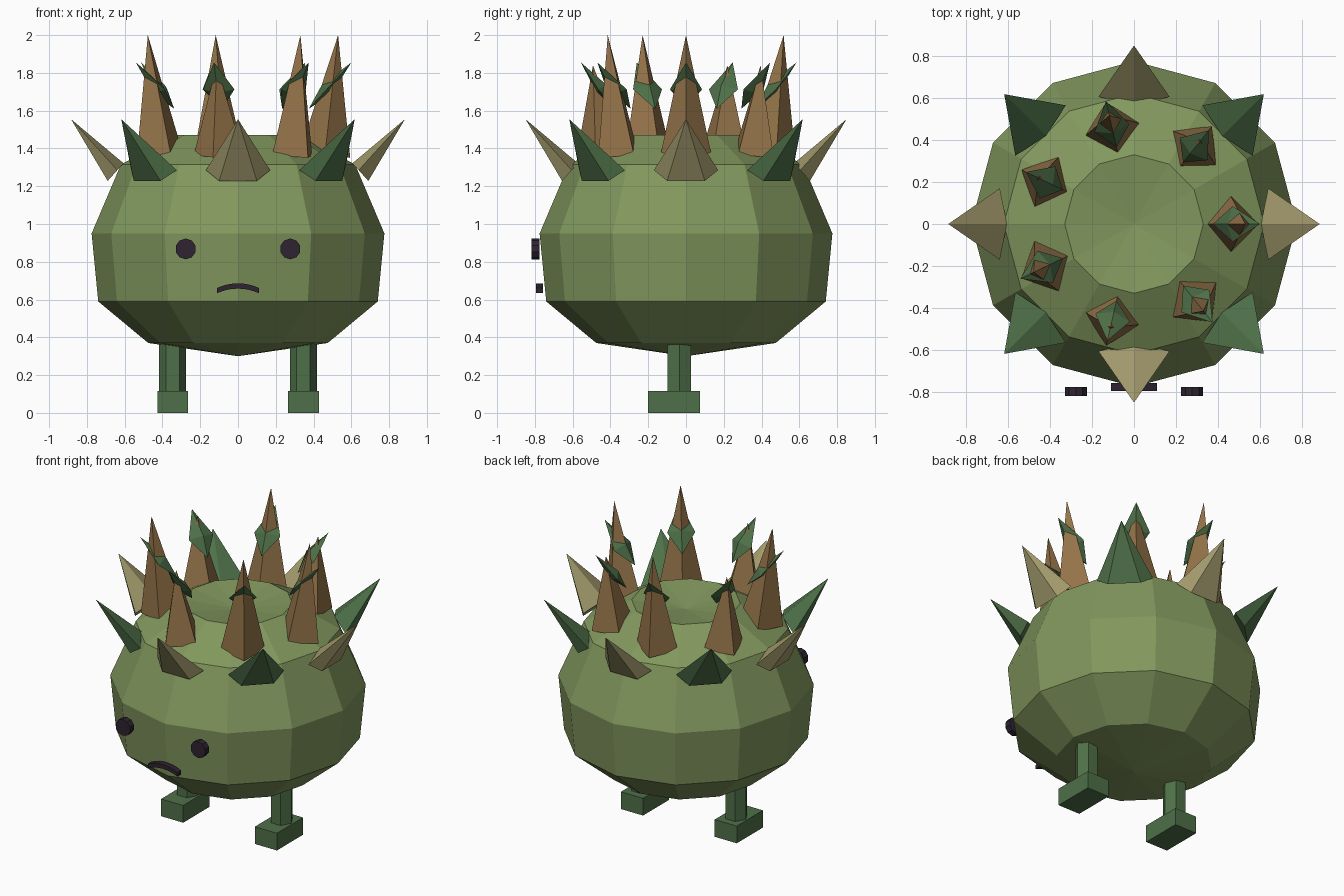
import bpy, bmesh, math
from mathutils import Vector, Matrix

if "Cube" in bpy.data.objects:
    bpy.data.objects.remove(bpy.data.objects["Cube"])


def material(name, rgb):
    m = bpy.data.materials.new(name)
    lin = [((c / 255 + 0.055) / 1.055) ** 2.4 for c in rgb]
    m.diffuse_color = (*lin, 1)
    m.use_nodes = True
    m.node_tree.nodes["Principled BSDF"].inputs["Base Color"].default_value = m.diffuse_color
    return m


MOSS = material("moss_green", (130, 152, 94))
LEAF = material("leaf_green", (78, 112, 72))
BARK = material("bark_brown", (148, 115, 73))
TAN = material("dry_tan", (162, 154, 108))
DARK = material("dark_plum", (46, 35, 49))


def make(name, bm, mat):
    bmesh.ops.recalc_face_normals(bm, faces=bm.faces)
    me = bpy.data.meshes.new(name)
    bm.to_mesh(me)
    bm.free()
    me.materials.append(mat)
    ob = bpy.data.objects.new(name, me)
    bpy.context.collection.objects.link(ob)
    return ob


def rim_to_points(name, rim, tips, mat):
    """Join a closed rim to one tip (capped) or two tips (bipyramid)."""
    bm = bmesh.new()
    ring = [bm.verts.new(p) for p in rim]
    if len(tips) == 1:
        bm.faces.new(ring)
    for tip in tips:
        t = bm.verts.new(tip)
        for i, v in enumerate(ring):
            bm.faces.new((v, ring[(i + 1) % len(ring)], t))
    return make(name, bm, mat)


def radial(a):
    """Outward and sideways unit vectors at angle a."""
    return Vector((math.cos(a), math.sin(a), 0)), Vector((-math.sin(a), math.cos(a), 0))


UP = Vector((0, 0, 1))

# Body: twelve-sided pot with a dished top
PROFILE = [(0.475, 0.37), (0.74, 0.59), (0.775, 0.95), (0.62, 1.315), (0.33, 1.47)]
N = 12
bm = bmesh.new()
rings = [[bm.verts.new(radial(math.tau * i / N)[0] * r + UP * z) for i in range(N)]
         for r, z in PROFILE]
for low, high in zip(rings, rings[1:]):
    for i in range(N):
        j = (i + 1) % N
        bm.faces.new((low[i], low[j], high[j], high[i]))
for ring, z in ((rings[0], 0.30), (rings[-1], 1.42)):
    pole = bm.verts.new((0, 0, z))
    for i in range(N):
        bm.faces.new((ring[i], ring[(i + 1) % N], pole))
make("body", bm, MOSS)

# Outer thorns: five-sided, alternately tan and green
for k in range(8):
    a = math.tau * k / 8
    out, side = radial(a)
    shift = 0.034 * abs(math.cos(a))
    base = [(-0.10, 0.656, 1.228), (0.10, 0.656, 1.228), (0.17, 0.605, 1.285),
            (0, 0.57, 1.32), (-0.17, 0.605, 1.285)]
    rim = [side * s + out * (r + shift) + UP * z for s, r, z in base]
    tip = out * (0.85 + shift) + UP * 1.555
    rim_to_points(f"outer_thorn_{k}", rim, [tip], LEAF if k % 2 else TAN)

# Crown spikes, tall and short by turns, each pierced by a slanted leaf
for k in range(7):
    out, side = radial(math.tau * k / 7)
    tall = k % 2 == 0
    tip = out * (0.53 if tall else 0.505) + UP * (2.0 if tall else 1.84)
    centre = out * 0.46 + UP * 1.365
    axis = (tip - centre).normalized()
    fore = side.cross(axis)
    R = 0.135
    rim = [centre + fore * R, centre + side * R, centre - fore * R, centre - side * R]
    rim_to_points(f"crown_spike_{k}", rim, [tip], BARK)

    low = out * 0.375 + UP * 1.61
    high = out * (0.60 if tall else 0.57) + UP * 1.855
    mid = low.lerp(high, 0.42)
    across = side.cross((high - low).normalized())
    rim = [mid + side * 0.085, mid + across * 0.035,
           mid - side * 0.085, mid - across * 0.035]
    rim_to_points(f"spike_leaf_{k}", rim, [low, high], LEAF)

for sign, tag in ((-1, "left"), (1, "right")):
    # Leg: hexagonal post
    bm = bmesh.new()
    bmesh.ops.create_cone(bm, cap_ends=True, segments=6, radius1=0.072, radius2=0.072, depth=0.31)
    if abs(max(v.co.x for v in bm.verts) - 0.072) > 0.001:
        bmesh.ops.rotate(bm, verts=bm.verts, matrix=Matrix.Rotation(math.pi / 6, 3, 'Z'))
    bmesh.ops.translate(bm, verts=bm.verts, vec=(sign * 0.346, -0.035, 0.235))
    make(f"{tag}_leg", bm, LEAF)

    # Foot: flat block reaching forward
    bm = bmesh.new()
    bmesh.ops.create_cube(bm, size=1)
    bmesh.ops.scale(bm, verts=bm.verts, vec=(0.163, 0.275, 0.115))
    bmesh.ops.translate(bm, verts=bm.verts, vec=(sign * 0.346, -0.0625, 0.0575))
    make(f"{tag}_foot", bm, LEAF)

    # Eye: short disc facing forward
    bm = bmesh.new()
    bmesh.ops.create_cone(bm, cap_ends=True, segments=10, radius1=0.055, radius2=0.055, depth=0.042)
    bmesh.ops.rotate(bm, verts=bm.verts, matrix=Matrix.Rotation(math.pi / 2, 3, 'X'))
    bmesh.ops.translate(bm, verts=bm.verts, vec=(sign * 0.277, -0.797, 0.868))
    make(f"{tag}_eye", bm, DARK)

# Mouth: frowning bar bent along an arc
bm = bmesh.new()
STEPS = 8
sections = []
for i in range(STEPS + 1):
    t = 2 * i / STEPS - 1
    x, z = 0.11 * t, 0.672 - 0.024 * t * t
    sections.append([bm.verts.new((x, y, z + h)) for y, h in
                     ((-0.794, -0.014), (-0.794, 0.014), (-0.756, 0.014), (-0.756, -0.014))])
for s0, s1 in zip(sections, sections[1:]):
    for j in range(4):
        n = (j + 1) % 4
        bm.faces.new((s0[j], s0[n], s1[n], s1[j]))
bm.faces.new(sections[0])
bm.faces.new(sections[-1])
make("mouth", bm, DARK)
